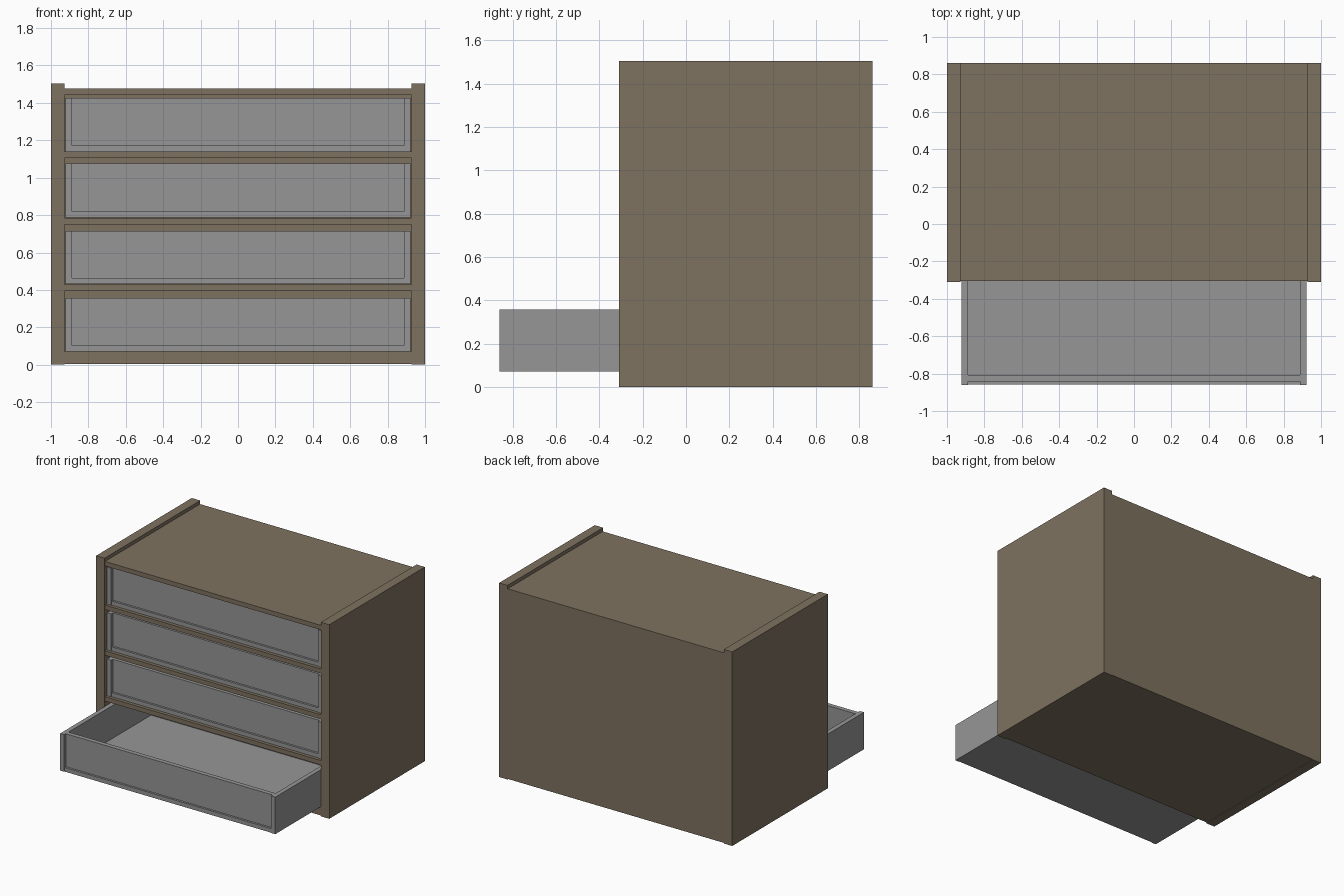
import bpy

old = bpy.data.objects.get("Cube")
if old:
    bpy.data.objects.remove(old, do_unlink=True)


def make_material(name, rgb):
    mat = bpy.data.materials.new(name)
    mat.use_nodes = True
    mat.diffuse_color = (*rgb, 1)
    mat.node_tree.nodes["Principled BSDF"].inputs["Base Color"].default_value = (*rgb, 1)
    return mat


WOOD = make_material("brown_wood", (0.209, 0.168, 0.117))
GREY = make_material("drawer_grey", (0.305, 0.305, 0.305))


def box(name, mat, x, y, z):
    """Box from (low, high) ranges on each axis."""
    bpy.ops.mesh.primitive_cube_add(size=1, location=[sum(r) / 2 for r in (x, y, z)])
    obj = bpy.context.object
    obj.name = name
    obj.scale = [r[1] - r[0] for r in (x, y, z)]
    bpy.ops.object.transform_apply(location=False, rotation=False, scale=True)
    obj.data.materials.append(mat)
    return obj


FRONT, BACK = -0.31, 0.862
INNER = 0.928      # half width between the side panels
BOARD = 0.035      # board thickness

# Cabinet sides, rising slightly above the top
for side, s in (("left", 1), ("right", -1)):
    box(f"{side}_side_panel", WOOD, sorted((s * INNER, s)), (FRONT, BACK), (0, 1.505))

# Back, base, shelves and top
box("back_panel", WOOD, (-INNER, INNER), (BACK - BOARD, BACK - 0.002), (0.004, 1.478))
shelf_y = (FRONT + 0.005, BACK - BOARD)
box("base_panel", WOOD, (-INNER, INNER), shelf_y, (0.004, 0.07))
for name, top in (("lower_shelf", 0.43), ("middle_shelf", 0.785),
                  ("upper_shelf", 1.14), ("top_panel", 1.478)):
    box(name, WOOD, (-INNER, INNER), shelf_y, (top - BOARD, top))


def drawer(name, front, z0, z1):
    """Open tray whose front board sits back between its sides and floor."""
    half, depth = 0.923, 1.1
    inside = half - BOARD
    back = front + depth
    z0 += 0.001
    for side, s in (("left", 1), ("right", -1)):
        box(f"{name}_{side}_wall", GREY, sorted((s * inside, s * half)),
            (front, back), (z0, z1))
    box(f"{name}_floor", GREY, (-inside, inside), (front + 0.004, back), (z0, z0 + 0.032))
    for part, y in (("front", front + 0.02), ("back", back - BOARD)):
        box(f"{name}_{part}_board", GREY, (-inside, inside), (y, y + BOARD),
            (z0 + 0.032, z1))


# Three closed drawers and the bottom one pulled out
drawer("top_drawer", FRONT + 0.025, 1.14, 1.427)
drawer("upper_drawer", FRONT + 0.025, 0.785, 1.075)
drawer("lower_drawer", FRONT + 0.025, 0.43, 0.715)
drawer("open_bottom_drawer", -0.862, 0.07, 0.358)
